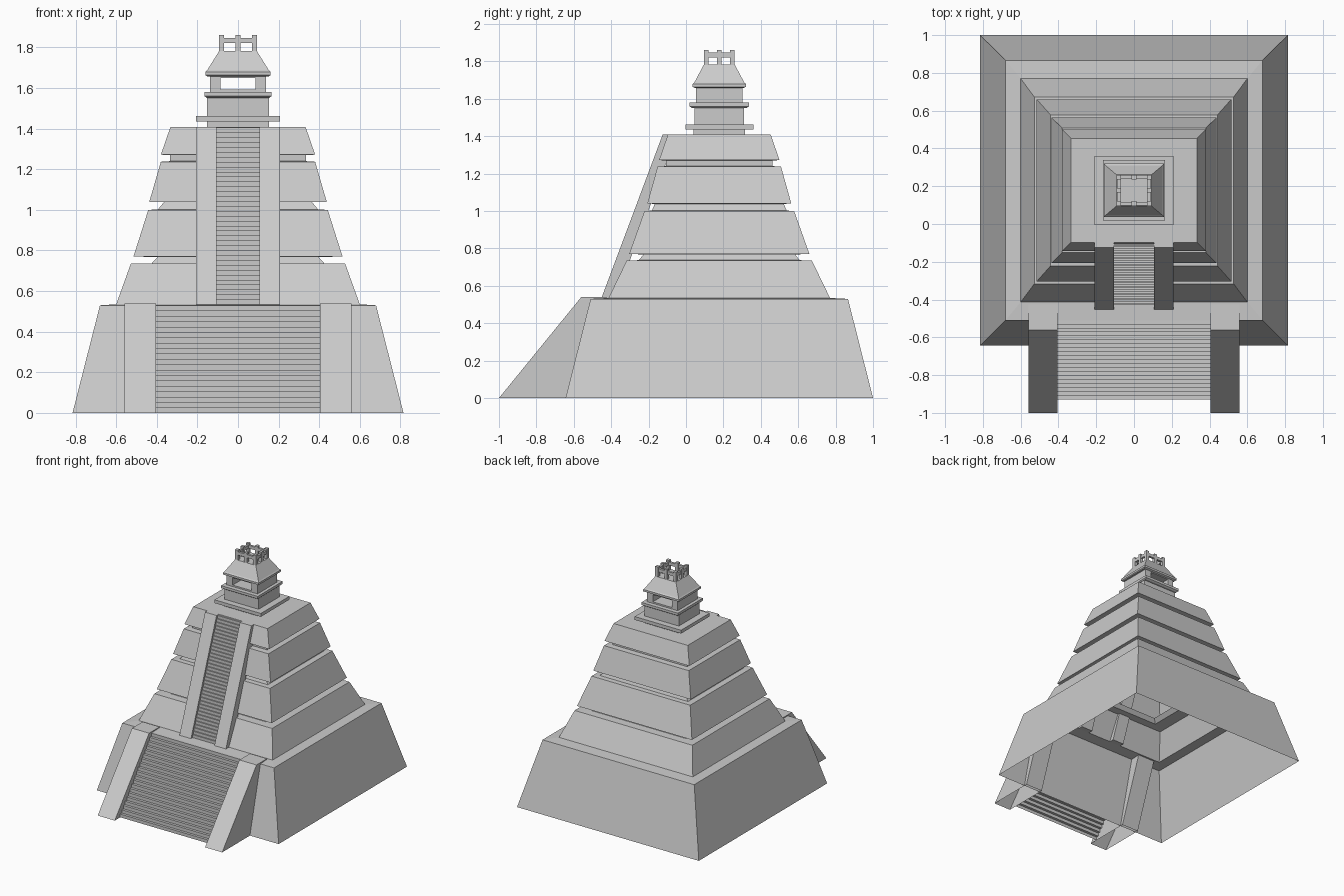
import bpy, bmesh

if "Cube" in bpy.data.objects:
    bpy.data.objects.remove(bpy.data.objects["Cube"])

CY = 0.178  # centre of the stepped body along y


def finish(name, bm, recalc=True):
    if recalc:
        bmesh.ops.recalc_face_normals(bm, faces=bm.faces[:])
    me = bpy.data.meshes.new(name)
    bm.to_mesh(me)
    bm.free()
    ob = bpy.data.objects.new(name, me)
    bpy.context.collection.objects.link(ob)
    return ob


def loft(name, rings, closed_bottom=True, cy=CY):
    """Stack of rectangles (half x, half y, z) joined by flat faces."""
    bm = bmesh.new()
    loops = [[bm.verts.new((sx * hx, cy + sy * hy, z))
              for sx, sy in ((-1, -1), (1, -1), (1, 1), (-1, 1))]
             for hx, hy, z in rings]
    for a, b in zip(loops, loops[1:]):
        for i in range(4):
            j = (i + 1) % 4
            bm.faces.new((a[i], a[j], b[j], b[i]))
    bm.faces.new(loops[-1])
    if closed_bottom:
        bm.faces.new(loops[0][::-1])
    return finish(name, bm)


def add_box(bm, x0, x1, y0, y1, z0, z1):
    vs = bmesh.ops.create_cube(bm, size=1)["verts"]
    for v in vs:
        v.co = ((x0 + x1) / 2 + v.co.x * (x1 - x0),
                (y0 + y1) / 2 + v.co.y * (y1 - y0),
                (z0 + z1) / 2 + v.co.z * (z1 - z0))


def side_walls(name, profile, x0, x1, open_edge=None):
    """Mirrored pair of prisms from a (y, z) side profile."""
    bm = bmesh.new()
    n = len(profile)
    for s in (-1, 1):
        a = [bm.verts.new((s * x0, y, z)) for y, z in profile]
        b = [bm.verts.new((s * x1, y, z)) for y, z in profile]
        bm.faces.new(a)
        bm.faces.new(b[::-1])
        for i in range(n):
            if i != open_edge:
                j = (i + 1) % n
                bm.faces.new((a[i], a[j], b[j], b[i]))
    return finish(name, bm)


def stairs(name, hx, y0, z0, y1, z1, n):
    """Open ribbon of risers and treads."""
    bm = bmesh.new()
    pts = [(y0, z0)]
    for i in range(n):
        z = z0 + (z1 - z0) * (i + 1) / n
        pts += [(y0 + (y1 - y0) * i / n, z), (y0 + (y1 - y0) * (i + 1) / n, z)]
    rows = [(bm.verts.new((-hx, y, z)), bm.verts.new((hx, y, z))) for y, z in pts]
    for (a, b), (c, d) in zip(rows, rows[1:]):
        bm.faces.new((a, b, d, c))
    return finish(name, bm, False)


# Hollow stepped body: base, four tiers and the recessed necks between them
loft("stepped_body", [
    (0.815, 0.822, 0.0), (0.68, 0.688, 0.53),
    (0.60, 0.592, 0.535), (0.528, 0.495, 0.735),
    (0.425, 0.43, 0.737), (0.395, 0.405, 0.768),
    (0.515, 0.482, 0.77), (0.442, 0.40, 1.0),
    (0.395, 0.36, 1.002), (0.365, 0.345, 1.038),
    (0.437, 0.385, 1.04), (0.38, 0.33, 1.237),
    (0.335, 0.285, 1.24), (0.335, 0.285, 1.27),
    (0.38, 0.322, 1.272), (0.333, 0.275, 1.408)], closed_bottom=False)

# Lower stair and its flanking walls
stairs("lower_stair", 0.405, -0.93, 0.0, -0.51, 0.53, 20)
side_walls("lower_stair_walls",
           [(-1.0, 0.0), (-0.56, 0.54), (-0.425, 0.54), (-0.62, 0.0)],
           0.405, 0.558, open_edge=3)

# Upper stair and its flanking walls, standing clear of the necks
stairs("upper_stair", 0.105, -0.43, 0.535, -0.105, 1.405, 36)
side_walls("upper_stair_walls",
           [(-0.452, 0.535), (-0.125, 1.408), (-0.05, 1.408), (-0.375, 0.535)],
           0.105, 0.208)

# Temple lower half: plinth, slab, block and cornice
loft("temple_plinth", [(0.152, 0.137, 1.405), (0.152, 0.137, 1.435)])
loft("temple_slab", [(0.208, 0.182, 1.435), (0.208, 0.182, 1.462)])
loft("temple_block", [(0.153, 0.132, 1.462), (0.153, 0.132, 1.552)])
loft("temple_cornice", [(0.155, 0.148, 1.552), (0.164, 0.16, 1.56), (0.164, 0.16, 1.58)])

# Sanctuary open from front to back
bm = bmesh.new()
for s in (-1, 1):
    xs = sorted((s * 0.085, s * 0.138))
    add_box(bm, xs[0], xs[1], CY - 0.125, CY + 0.125, 1.58, 1.662)
add_box(bm, -0.085, 0.085, CY - 0.125, CY + 0.125, 1.58, 1.592)
add_box(bm, -0.085, 0.085, CY - 0.125, CY + 0.125, 1.65, 1.662)
finish("sanctuary_walls", bm)

# Roof with eaves
loft("roof", [(0.152, 0.13, 1.658), (0.16, 0.142, 1.664), (0.16, 0.142, 1.68),
              (0.152, 0.133, 1.688), (0.093, 0.083, 1.782)])

# Roof crest: eight posts tied by a rail
bm = bmesh.new()
HX, HY, R = 0.081, 0.07, 0.0125
for i in (-1, 0, 1):
    for j in (-1, 0, 1):
        if i or j:
            x, y = i * HX, CY + j * HY
            add_box(bm, x - R, x + R, y - R, y + R, 1.78, 1.862)
for s in (-1, 1):
    add_box(bm, -HX, HX, CY + s * HY - 0.009, CY + s * HY + 0.009, 1.822, 1.847)
    add_box(bm, s * HX - 0.009, s * HX + 0.009, CY - HY, CY + HY, 1.822, 1.847)
finish("roof_crest", bm)
